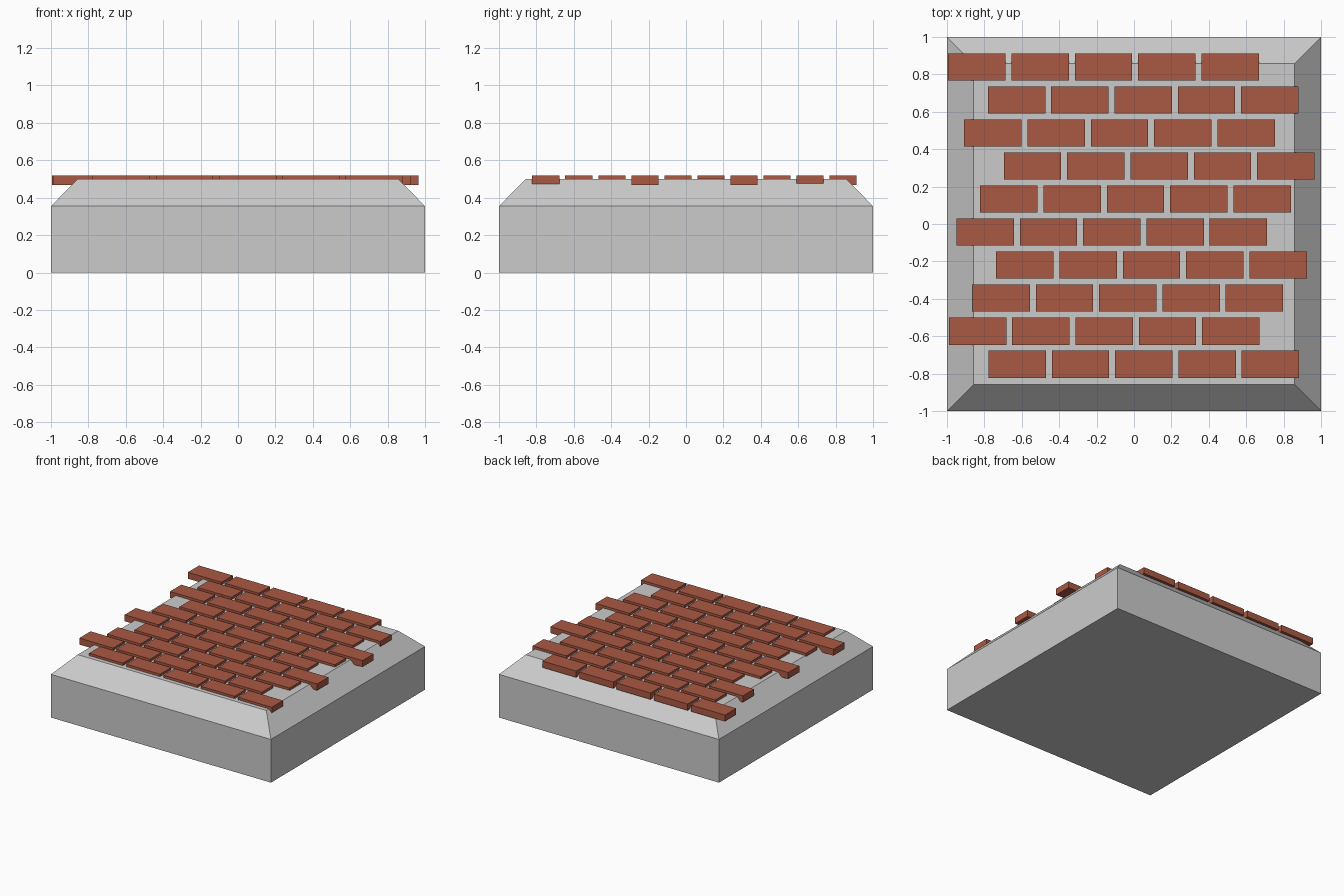
import bpy
import bmesh
from mathutils import Matrix, Vector

if "Cube" in bpy.data.objects:
    bpy.data.objects.remove(bpy.data.objects["Cube"])

# Main dimensions
SHOULDER_Z, TOP_Z, TOP_HALF = 0.355, 0.5, 0.857
BRICK = Vector((0.307, 0.145, 0.053))
BRICK_Z = 0.4935
PITCH_X, PITCH_Y = 0.3385, 0.1767
ROWS, COLUMNS, ROW_SHIFT = 10, 5, 0.1265
FIRST_Y, FIRST_LEFT, WRAP_LEFT = -0.75, -0.778, -0.66


def box_bmesh(size, center):
    bm = bmesh.new()
    bmesh.ops.create_cube(
        bm, size=1, matrix=Matrix.Translation(center) @ Matrix.Diagonal((*size, 1)))
    return bm


def add_object(name, bm, material=None):
    mesh = bpy.data.meshes.new(name)
    bm.to_mesh(mesh)
    bm.free()
    if material:
        mesh.materials.append(material)
    obj = bpy.data.objects.new(name, mesh)
    bpy.context.collection.objects.link(obj)
    return obj


# Slab: square block with its top face extruded into a sloped shoulder
bm = box_bmesh((2, 2, SHOULDER_Z), (0, 0, SHOULDER_Z / 2))
top = max(bm.faces, key=lambda f: f.calc_center_median().z)
cap = bmesh.ops.extrude_discrete_faces(bm, faces=[top])["faces"][0]
for v in cap.verts:
    v.co = (v.co.x * TOP_HALF, v.co.y * TOP_HALF, TOP_Z)
add_object("slab", bm)

# Brick rows: each row is one brick arrayed along x, staggered by a fixed shift
red = bpy.data.materials.new("brick_red")
red.diffuse_color = (0.4, 0.1, 0.055, 1)
red.use_nodes = True
red.node_tree.nodes["Principled BSDF"].inputs["Base Color"].default_value = red.diffuse_color

left = FIRST_LEFT
for row in range(ROWS):
    center = (left + BRICK.x / 2, FIRST_Y + row * PITCH_Y, BRICK_Z)
    bricks = add_object(f"brick_row_{row + 1}", box_bmesh(BRICK, center), red)
    array = bricks.modifiers.new("repeat", "ARRAY")
    array.count = COLUMNS
    array.use_relative_offset = False
    array.use_constant_offset = True
    array.constant_offset_displace = (PITCH_X, 0, 0)
    left += ROW_SHIFT
    if left > WRAP_LEFT:
        left -= PITCH_X
